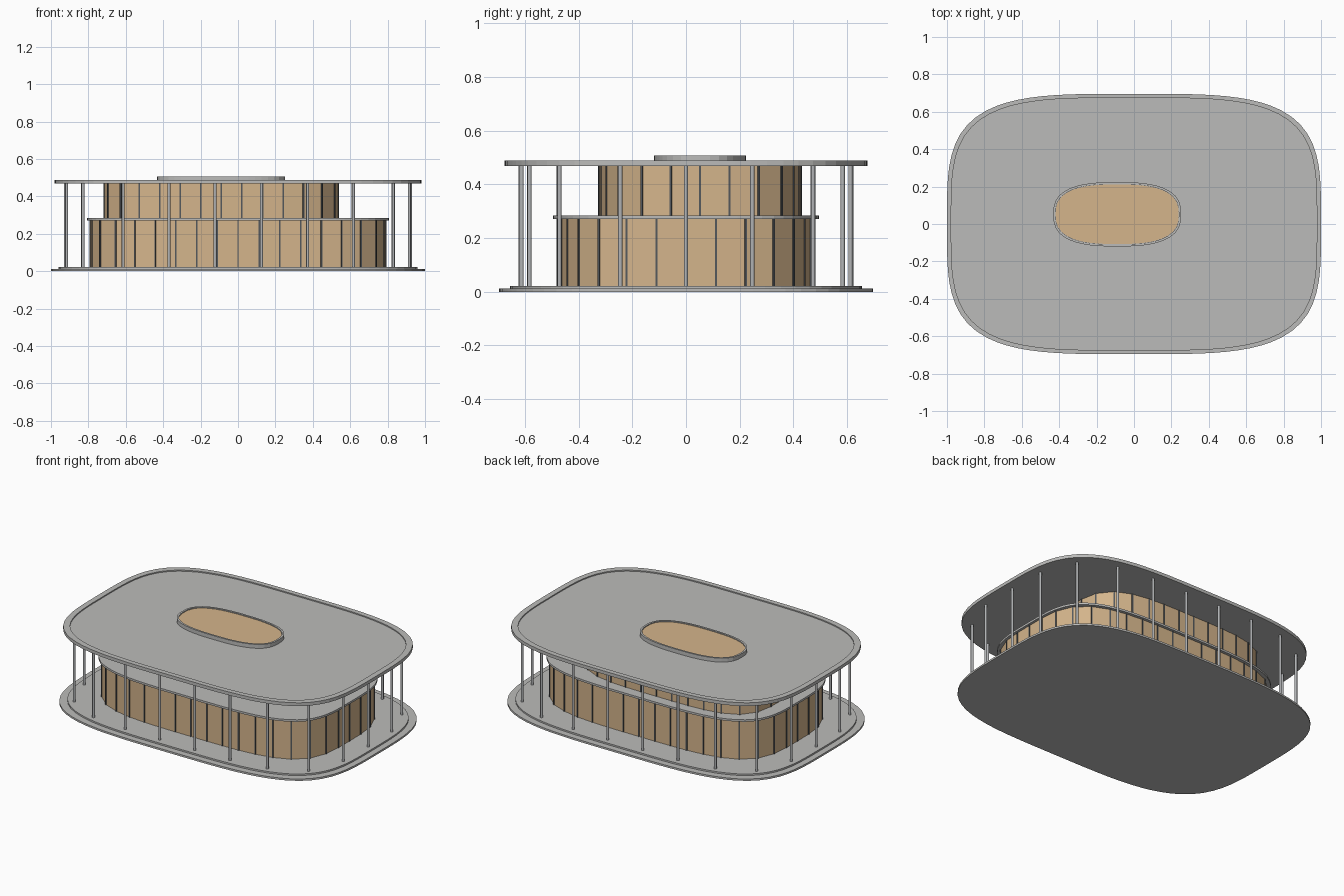
import bpy, bmesh, math
from mathutils import Matrix, Vector

cube = bpy.data.objects.get("Cube")
if cube:
    bpy.data.objects.remove(cube, do_unlink=True)


def material(name, r, g, b):
    m = bpy.data.materials.new(name)
    m.use_nodes = True
    m.diffuse_color = (r, g, b, 1)
    m.node_tree.nodes["Principled BSDF"].inputs["Base Color"].default_value = (r, g, b, 1)
    return m


concrete = material("pale concrete", 0.50, 0.50, 0.49)
glass = material("warm tan glazing", 0.66, 0.46, 0.26)
frame = material("dark frame metal", 0.09, 0.10, 0.11)
steel = material("column steel", 0.45, 0.46, 0.47)


def oval(a, b, count, power=3.8, cx=0, cy=0):
    """Evenly spaced points on a rounded rectangle, from the front centre."""
    fine = []
    steps = 2000
    for i in range(steps + 1):
        t = 2 * math.pi * i / steps - math.pi / 2
        c, s = math.cos(t), math.sin(t)
        r = (abs(c) ** power + abs(s) ** power) ** (-1 / power)
        fine.append(Vector((cx + a * c * r, cy + b * s * r, 0)))
    lengths = [0]
    for p, q in zip(fine, fine[1:]):
        lengths.append(lengths[-1] + (q - p).length)
    points, k = [], 0
    for i in range(count):
        goal = lengths[-1] * i / count
        while lengths[k] < goal:
            k += 1
        points.append(fine[k])
    return points


def finish(name, bm, mat):
    bmesh.ops.recalc_face_normals(bm, faces=bm.faces)
    mesh = bpy.data.meshes.new(name)
    bm.to_mesh(mesh)
    bm.free()
    mesh.materials.append(mat)
    ob = bpy.data.objects.new(name, mesh)
    bpy.context.collection.objects.link(ob)
    return ob


def loft(name, mat, levels, count=96, **shape):
    """Stack oval loops given as (half width, half depth, height) and cap both ends."""
    bm = bmesh.new()
    loops = []
    for a, b, z in levels:
        loops.append([bm.verts.new((p.x, p.y, z)) for p in oval(a, b, count, **shape)])
    for low, high in zip(loops, loops[1:]):
        for i in range(count):
            j = (i + 1) % count
            bm.faces.new((low[i], low[j], high[j], high[i]))
    bm.faces.new(loops[0][::-1])
    bm.faces.new(loops[-1])
    return finish(name, bm, mat)


def slab(name, mat, a, b, z0, z1, **shape):
    return loft(name, mat, [(a, b, z0), (a, b, z1)], **shape)


def mullions(name, points, z0, z1, size):
    """Upright bars at the wall corners, turned to follow the wall."""
    bm = bmesh.new()
    for i, p in enumerate(points):
        along = points[(i + 1) % len(points)] - points[i - 1]
        turn = Matrix.Rotation(math.atan2(along.y, along.x), 4, "Z")
        place = Matrix.Translation((p.x, p.y, (z0 + z1) / 2))
        scale = Matrix.Diagonal((size, size, z1 - z0, 1))
        bmesh.ops.create_cube(bm, size=1, matrix=place @ turn @ scale)
    finish(name, bm, frame)


def storey(name, a, b, z0, z1, count, **shape):
    slab(name + "_glazing", glass, a, b, z0, z1, count=count, **shape)
    mullions(name + "_mullions", oval(a, b, count, **shape), z0, z1, 0.008)


# Stepped base
slab("base_plate", concrete, 1.0, 0.696, 0, 0.012)
slab("base_step", concrete, 0.96, 0.655, 0.012, 0.022)

# Two glazed storeys with the slab between them
offset = dict(cx=-0.09, cy=0.052)
storey("lower_storey", 0.79, 0.477, 0.022, 0.271, 40)
slab("middle_slab", concrete, 0.806, 0.495, 0.271, 0.284)
storey("upper_storey", 0.626, 0.376, 0.284, 0.469, 32, **offset)

# Roof with a raised rim
loft("roof", concrete, [(0.98, 0.677, 0.468), (0.98, 0.677, 0.489),
                        (0.945, 0.645, 0.489), (0.945, 0.645, 0.482)])

# Skylight curb and its recessed glass
sky = dict(count=48, power=2.7, **offset)
loft("skylight_curb", concrete, [(0.342, 0.172, 0.480), (0.342, 0.172, 0.507),
                                 (0.330, 0.160, 0.507), (0.330, 0.160, 0.498)], **sky)
slab("skylight_glass", glass, 0.329, 0.159, 0.496, 0.502, **sky)

# Ring of slim columns, spaced so that pairs straddle the front centre
bm = bmesh.new()
for p in oval(0.922, 0.617, 44, power=4)[1::2]:
    bmesh.ops.create_cone(bm, segments=12, radius1=0.008, radius2=0.008, depth=0.448,
                          cap_ends=True, matrix=Matrix.Translation((p.x, p.y, 0.245)))
columns = finish("columns", bm, steel)
for f in columns.data.polygons:
    f.use_smooth = abs(f.normal.z) < 0.5
